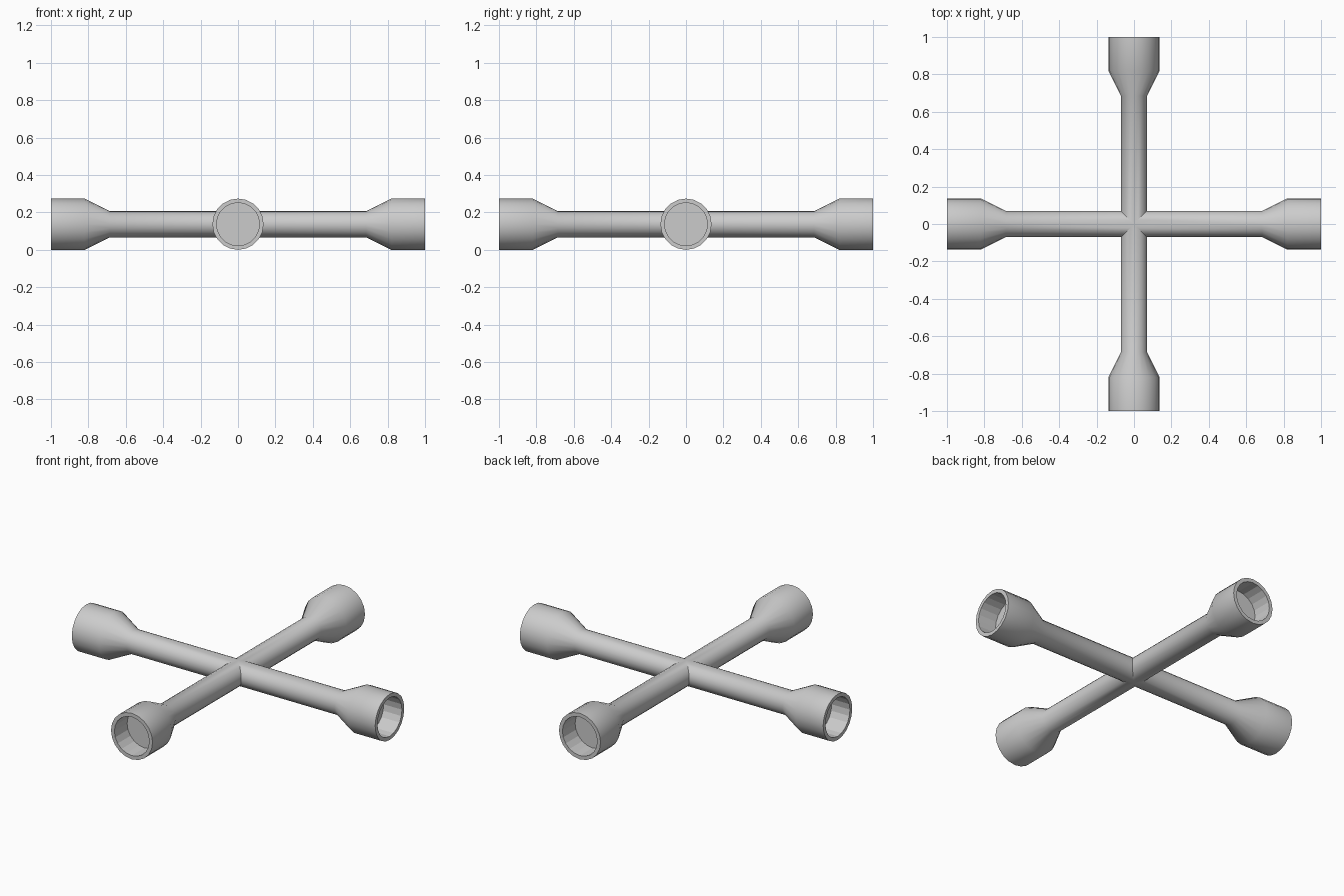
import bpy, bmesh, math
from mathutils import Matrix

cube = bpy.data.objects.get("Cube")
if cube:
    bpy.data.objects.remove(cube, do_unlink=True)

SIDES = 20
SHAFT_R, SOCKET_R, BORE_R = 0.07, 0.137, 0.115
BORE_DEPTH = 0.12

steel = bpy.data.materials.new("light_grey_steel")
steel.use_nodes = True
grey = (0.6, 0.6, 0.6, 1)
steel.diffuse_color = grey
steel.node_tree.nodes["Principled BSDF"].inputs["Base Color"].default_value = grey

# Arm profile from the crossing to the bore floor: (distance, radius)
PROFILE = [(0, SHAFT_R), (0.685, SHAFT_R), (0.82, SOCKET_R), (1, SOCKET_R),
           (1, BORE_R), (1 - BORE_DEPTH, BORE_R)]


def add_arm(bm, turn):
    """One socket arm, mitred at its inner end to meet its neighbours."""
    spin = Matrix.Rotation(turn, 3, 'Z')
    rings = []
    for i, (dist, radius) in enumerate(PROFILE):
        ring = []
        for k in range(SIDES):
            a = math.tau * k / SIDES
            y, z = radius * math.cos(a), radius * math.sin(a)
            x = abs(y) if i == 0 else dist
            v = bm.verts.new((x, y, z))
            v.co = spin @ v.co
            v.co.z += SOCKET_R
            ring.append(v)
        rings.append(ring)
    for i, (inner, outer) in enumerate(zip(rings, rings[1:])):
        for k in range(SIDES):
            n = (k + 1) % SIDES
            f = bm.faces.new((inner[k], inner[n], outer[n], outer[k]))
            f.smooth = i < 3          # bore walls stay faceted
    bm.faces.new(rings[-1])           # bore floor


bm = bmesh.new()
for quarter in range(4):
    add_arm(bm, quarter * math.pi / 2)
bmesh.ops.remove_doubles(bm, verts=bm.verts, dist=0.0005)
bmesh.ops.recalc_face_normals(bm, faces=bm.faces)

# Crisp edges at the rims, bores and the mitred crossing
for e in bm.edges:
    if len(e.link_faces) == 2 and e.calc_face_angle() > math.radians(30):
        e.smooth = False

mesh = bpy.data.meshes.new("cross_wrench")
bm.to_mesh(mesh)
bm.free()
mesh.materials.append(steel)
wrench = bpy.data.objects.new("cross_wrench", mesh)
bpy.context.collection.objects.link(wrench)
